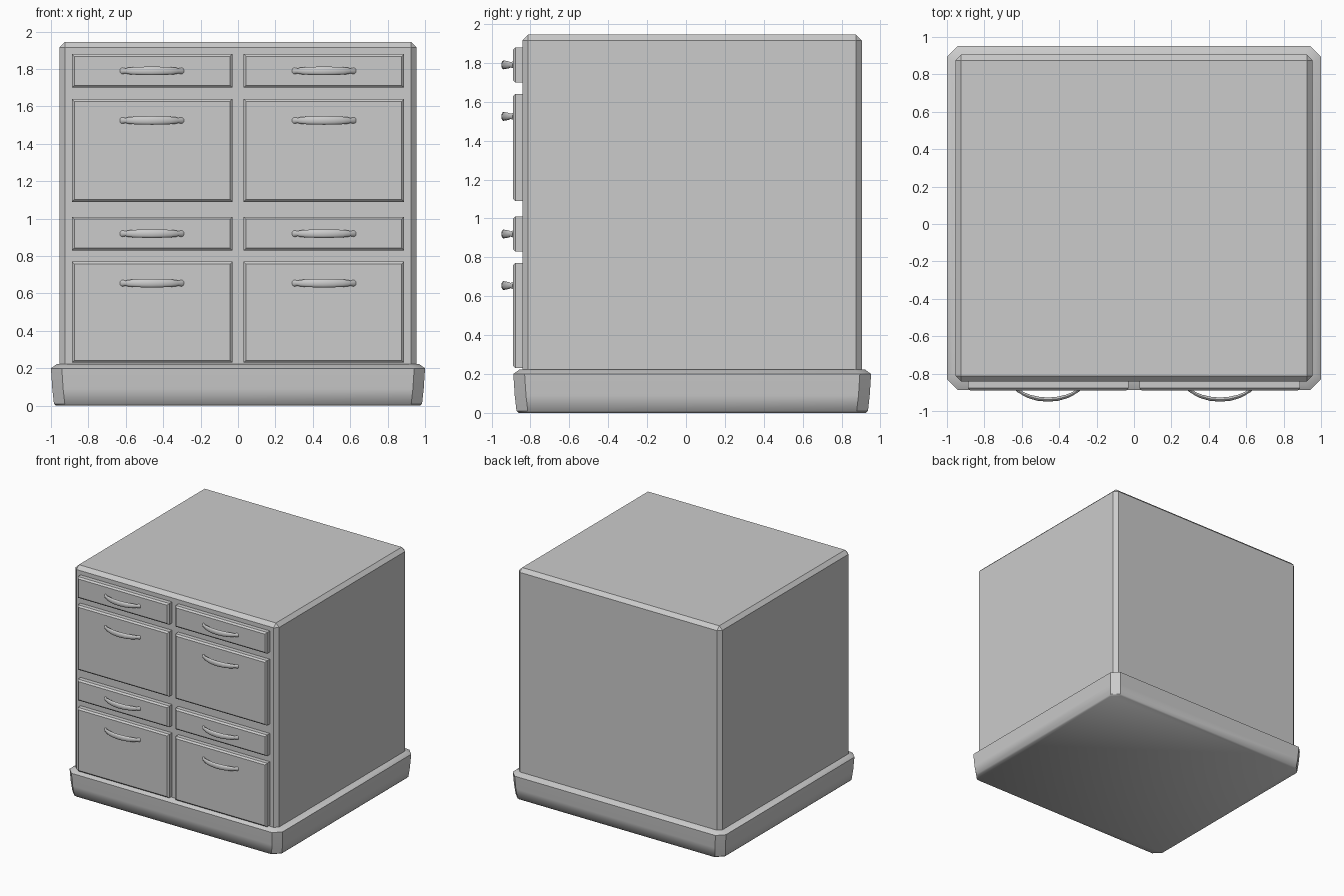
import bpy, bmesh, math
from mathutils import Vector

if "Cube" in bpy.data.objects:
    bpy.data.objects.remove(bpy.data.objects["Cube"])


def finish(name, bm, smooth=False):
    bmesh.ops.recalc_face_normals(bm, faces=bm.faces)
    me = bpy.data.meshes.new(name)
    bm.to_mesh(me)
    bm.free()
    ob = bpy.data.objects.new(name, me)
    bpy.context.collection.objects.link(ob)
    if smooth:
        bpy.context.view_layer.objects.active = ob
        ob.select_set(True)
        bpy.ops.object.shade_smooth_by_angle(angle=math.radians(40))
        ob.select_set(False)
    return ob


def box(name, lo, hi, bevel, edge_filter=lambda e: True):
    bm = bmesh.new()
    bmesh.ops.create_cube(bm, size=1)
    for v in bm.verts:
        v.co = Vector([lo[i] if v.co[i] < 0 else hi[i] for i in range(3)])
    edges = [e for e in bm.edges if edge_filter(e)]
    bmesh.ops.bevel(bm, geom=edges, offset=bevel, segments=1, affect='EDGES')
    return finish(name, bm)


def loft(name, rings, smooth=False):
    bm = bmesh.new()
    loops = [[bm.verts.new(p) for p in ring] for ring in rings]
    n = len(loops[0])
    for a, b in zip(loops, loops[1:]):
        for i in range(n):
            j = (i + 1) % n
            bm.faces.new((a[i], a[j], b[j], b[i]))
    bm.faces.new(loops[0])
    bm.faces.new(loops[-1])
    return finish(name, bm, smooth)


# Plinth: chamfered-corner footprint lofted through a slightly bowed profile
def footprint(inset, z, c=0.058):
    x, y0, y1 = 1 - inset, -0.888 + inset, 0.952 - inset
    return [(-x + c, y0, z), (x - c, y0, z), (x, y0 + c, z), (x, y1 - c, z),
            (x - c, y1, z), (-x + c, y1, z), (-x, y1 - c, z), (-x, y0 + c, z)]


plinth_profile = [(0.026, 0), (0.016, 0.01), (0.007, 0.09), (0, 0.2), (0.03, 0.222)]
loft("plinth", [footprint(i, z) for i, z in plinth_profile], smooth=True)

# Cabinet carcass, bevelled everywhere except around its hidden bottom
box("cabinet_body", (-0.955, -0.842, 0.19), (0.955, 0.905, 1.945), 0.03,
    lambda e: max(v.co.z for v in e.verts) > 1)


# Bow handle: elliptical section swept along an arc, flared at the feet
def handle(name, cx, cz):
    # x offset, y, half height, half thickness
    half = [(0.162, -0.884, 0.019, 0.012), (0.155, -0.892, 0.017, 0.010),
            (0.140, -0.903, 0.013, 0.008), (0.130, -0.909, 0.017, 0.009),
            (0.100, -0.922, 0.020, 0.010), (0.055, -0.934, 0.022, 0.011)]
    path = [(-x, y, h, t) for x, y, h, t in half] + [(0, -0.939, 0.023, 0.011)] + half[::-1]
    rings = []
    for k, (x, y, h, t) in enumerate(path):
        a, b = path[max(k - 1, 0)], path[min(k + 1, len(path) - 1)]
        tan = Vector((b[0] - a[0], b[1] - a[1], 0)).normalized()
        nor = Vector((-tan.y, tan.x, 0))
        ring = []
        for i in range(12):
            ang = math.tau * i / 12
            ring.append(Vector((cx + x, y, cz)) + nor * t * math.cos(ang)
                        + Vector((0, 0, h * math.sin(ang))))
        rings.append(ring)
    loft(name, rings, smooth=True)


# Drawer fronts with handles: bottom z, top z, handle z
rows = [(0.23, 0.77, 0.655), (0.83, 1.01, 0.92), (1.09, 1.64, 1.525), (1.70, 1.88, 1.79)]
for r, (z0, z1, hz) in enumerate(rows, 1):
    for side, s in (("left", -1), ("right", 1)):
        x0, x1 = sorted((s * 0.03, s * 0.888))
        box(f"drawer_front_{side}_{r}", (x0, -0.891, z0), (x1, -0.83, z1), 0.013,
            lambda e: all(v.co.y < -0.86 for v in e.verts))
        handle(f"drawer_handle_{side}_{r}", s * 0.46, hz)
